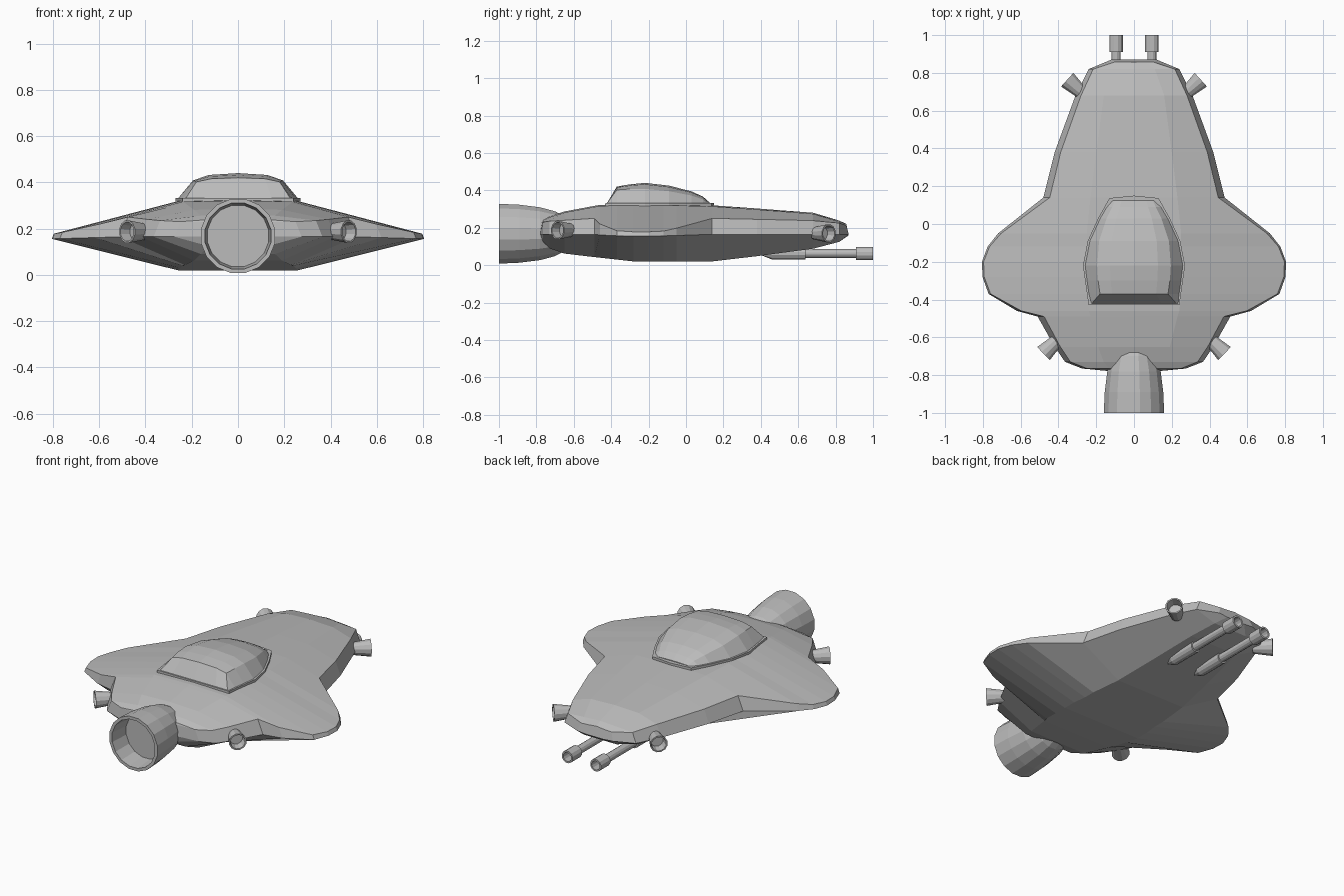
import bpy, bmesh, math
from mathutils import Vector

grey = bpy.data.materials.new("hull grey")
grey.diffuse_color = (0.5, 0.5, 0.5, 1)


def loft(name, rings):
    """Skin closed rings of equal length and cap both ends."""
    bm = bmesh.new()
    rows = [[bm.verts.new(p) for p in r] for r in rings]
    n = len(rows[0])
    for a, b in zip(rows, rows[1:]):
        for i in range(n):
            j = (i + 1) % n
            bm.faces.new((a[i], a[j], b[j], b[i]))
    bm.faces.new(rows[0])
    bm.faces.new(rows[-1])
    bmesh.ops.remove_doubles(bm, verts=bm.verts, dist=0.0005)
    bmesh.ops.recalc_face_normals(bm, faces=bm.faces)
    me = bpy.data.meshes.new(name)
    bm.to_mesh(me)
    bm.free()
    me.materials.append(grey)
    ob = bpy.data.objects.new(name, me)
    bpy.context.collection.objects.link(ob)
    return ob


def mirrored(half):
    """Full ring from a half ring that starts and ends on x = 0."""
    return half + [(-x, y, z) for x, y, z in half[-2:0:-1]]


def turned(name, base, direction, profile, sides):
    """Revolve (distance, radius) pairs around an axis."""
    q = Vector(direction).to_track_quat('Z', 'Y')
    rings = []
    for d, r in profile:
        rings.append([Vector(base) + q @ Vector((r * math.cos(t), r * math.sin(t), d))
                      for t in (2 * math.pi * (i + 0.5) / sides for i in range(sides))])
    return loft(name, rings)


def hull_ring(y, flat, top, rim, rim_z, belly):
    """Cross-section: flat deck and belly joined by a leaning rim band."""
    low = 0.165 - 0.03 * max(0, rim - 0.5)
    inner = rim - 0.4 * (rim_z - low)
    deck_y = min(max(y, -0.77), 0.858)
    return mirrored([(0, deck_y, top), (flat, deck_y, top - 0.006), (inner, deck_y, rim_z),
                     (rim, y, low), (flat, y, belly), (0, y, belly)])


# Hull stations: y, deck half width, deck z, rim half width, rim z, belly z
hull = [
    (0.87, 0.06, 0.220, 0.12, 0.212, 0.160),
    (0.82, 0.11, 0.238, 0.24, 0.225, 0.125),
    (0.68, 0.16, 0.280, 0.31, 0.238, 0.088),
    (0.38, 0.20, 0.303, 0.42, 0.245, 0.048),
    (0.14, 0.23, 0.320, 0.48, 0.250, 0.020),
    (-0.05, 0.25, 0.325, 0.72, 0.198, 0.020),
    (-0.12, 0.25, 0.325, 0.775, 0.182, 0.020),
    (-0.20, 0.26, 0.325, 0.805, 0.178, 0.020),
    (-0.28, 0.26, 0.325, 0.802, 0.178, 0.020),
    (-0.37, 0.25, 0.325, 0.77, 0.184, 0.030),
    (-0.46, 0.24, 0.322, 0.62, 0.220, 0.040),
    (-0.49, 0.23, 0.317, 0.51, 0.250, 0.043),
    (-0.65, 0.19, 0.287, 0.42, 0.240, 0.062),
    (-0.73, 0.16, 0.262, 0.365, 0.235, 0.090),
    (-0.765, 0.13, 0.245, 0.275, 0.230, 0.125),
    (-0.78, 0.08, 0.235, 0.12, 0.228, 0.155),
]
loft("hull", [hull_ring(*s) for s in hull])

# Cockpit flange around the canopy foot
edge = [(0, 0.15), (0.13, 0.137), (0.19, 0.03), (0.245, -0.09),
        (0.27, -0.22), (0.24, -0.43), (0, -0.43)]
loft("canopy_flange", [mirrored([(x, y, z) for x, y in edge]) for z in (0.29, 0.332)])

# Canopy stations: y, foot half width, shoulder half width, shoulder z, ridge z
canopy = [
    (0.125, 0.115, 0.10, 0.333, 0.336),
    (0.09, 0.145, 0.115, 0.352, 0.367),
    (0.03, 0.18, 0.145, 0.372, 0.394),
    (-0.09, 0.235, 0.185, 0.395, 0.425),
    (-0.22, 0.26, 0.195, 0.408, 0.440),
    (-0.30, 0.25, 0.190, 0.407, 0.432),
    (-0.37, 0.24, 0.180, 0.402, 0.420),
    (-0.422, 0.235, 0.225, 0.332, 0.332),
]
loft("canopy", [mirrored([(0, y, top), (xs * 0.65, y, top - 0.25 * (top - zs)),
                          (xs, y, zs), (xf, y, 0.33), (0, y, 0.325)])
                for y, xf, xs, zs, top in canopy])

# Main engine bell with a recessed mouth
turned("main_engine", (0, -0.6, 0.168), (0, -1, 0),
       [(0, 0.05), (0.05, 0.095), (0.10, 0.122), (0.18, 0.144), (0.29, 0.158),
        (0.40, 0.163), (0.40, 0.145), (0.28, 0.135)], 16)

for side, s in (("left", -1), ("right", 1)):
    # Corner thrusters, flared outwards and hollow
    cone = [(0, 0.034), (0.11, 0.05), (0.11, 0.042), (0.06, 0.036)]
    turned("rear_thruster_" + side, (s * 0.40, -0.61, 0.187), (s * 0.72, -0.69, 0), cone, 12)
    turned("front_thruster_" + side, (s * 0.272, 0.69, 0.17), (s * 0.74, 0.67, 0), cone, 12)
    # Belly guns: tapered housing, barrel and hollow muzzle
    turned("gun_" + side, (s * 0.095, 0.40, 0.062), (0, 1, 0),
           [(0, 0.008), (0.06, 0.033), (0.24, 0.033), (0.24, 0.024), (0.51, 0.024),
            (0.51, 0.037), (0.60, 0.037), (0.60, 0.027), (0.54, 0.027)], 12)
